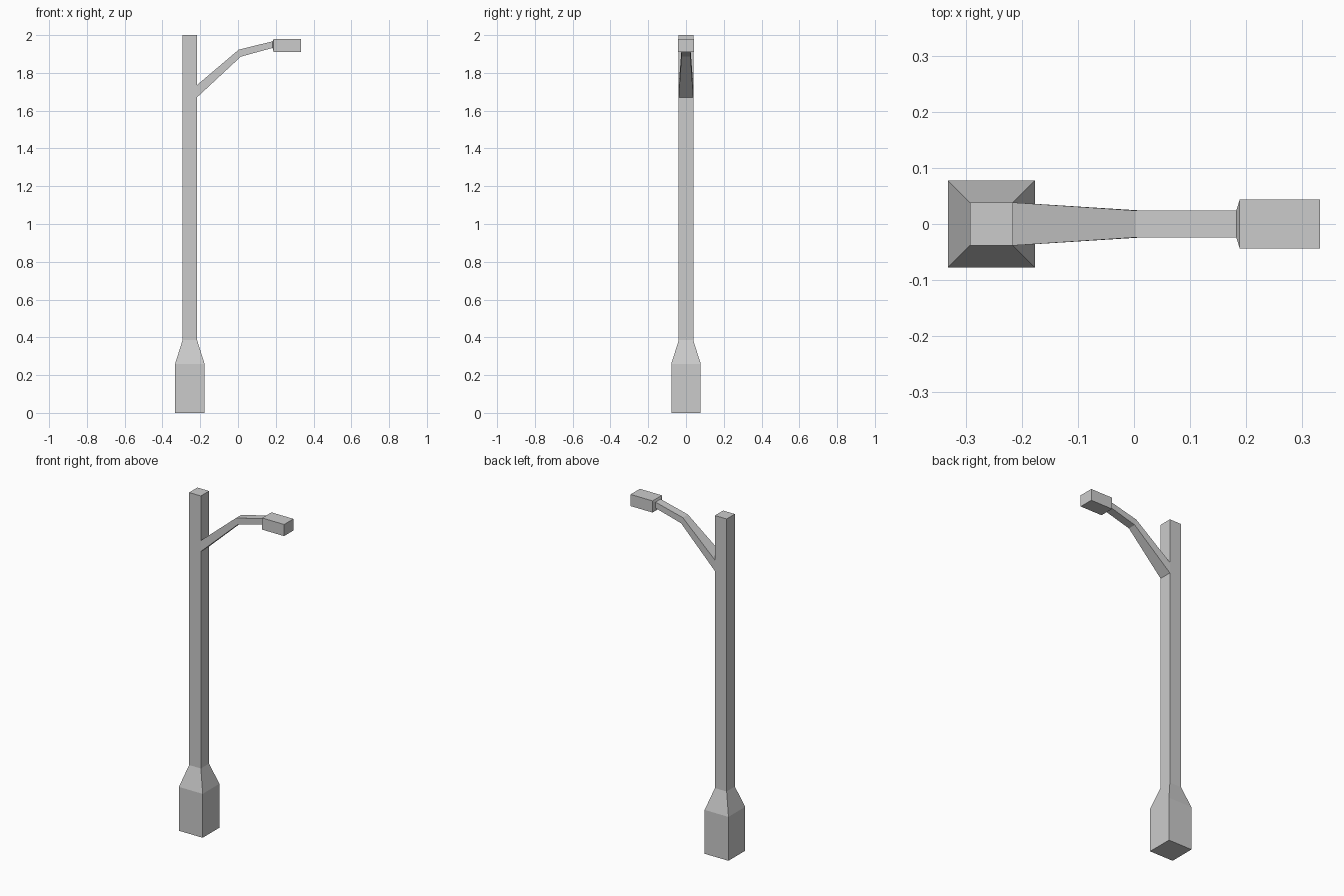
import bpy, bmesh

if "Cube" in bpy.data.objects:
    bpy.data.objects.remove(bpy.data.objects["Cube"])

POLE_X = -0.255


def loft(name, rings, cap_start=True):
    """Skin a chain of four-cornered rings into one flat-shaded object."""
    bm = bmesh.new()
    loops = [[bm.verts.new(p) for p in ring] for ring in rings]
    for a, b in zip(loops, loops[1:]):
        for i in range(4):
            j = (i + 1) % 4
            bm.faces.new((a[i], a[j], b[j], b[i]))
    if cap_start:
        bm.faces.new(loops[0][::-1])
    bm.faces.new(loops[-1])
    bmesh.ops.recalc_face_normals(bm, faces=bm.faces)
    mesh = bpy.data.meshes.new(name)
    bm.to_mesh(mesh)
    bm.free()
    obj = bpy.data.objects.new(name, mesh)
    bpy.context.collection.objects.link(obj)
    return obj


def post_ring(z, half):
    return [(POLE_X + sx * half, sy * half, z)
            for sx, sy in ((-1, -1), (1, -1), (1, 1), (-1, 1))]


def arm_ring(bottom, top, half):
    (xb, zb), (xt, zt) = bottom, top
    return [(xb, -half, zb), (xb, half, zb), (xt, half, zt), (xt, -half, zt)]


# Square post with a wide foot and tapered shoulder
loft("post", [post_ring(0, 0.078), post_ring(0.26, 0.078),
              post_ring(0.385, 0.0385), post_ring(2.0, 0.0385)])

# Bent arm, open where it meets the post, flaring into the lamp head
arm_end = arm_ring((0.183, 1.932), (0.183, 1.967), 0.024)
loft("arm", [arm_ring((-0.2165, 1.671), (-0.2165, 1.736), 0.0385),
             arm_ring((0.015, 1.886), (0.004, 1.923), 0.024),
             arm_end], cap_start=False)

# Lamp head with a short chamfer at the arm side
loft("lamp_head", [arm_end,
                   arm_ring((0.189, 1.911), (0.189, 1.98), 0.0435),
                   arm_ring((0.333, 1.911), (0.333, 1.98), 0.0435)],
     cap_start=False)
